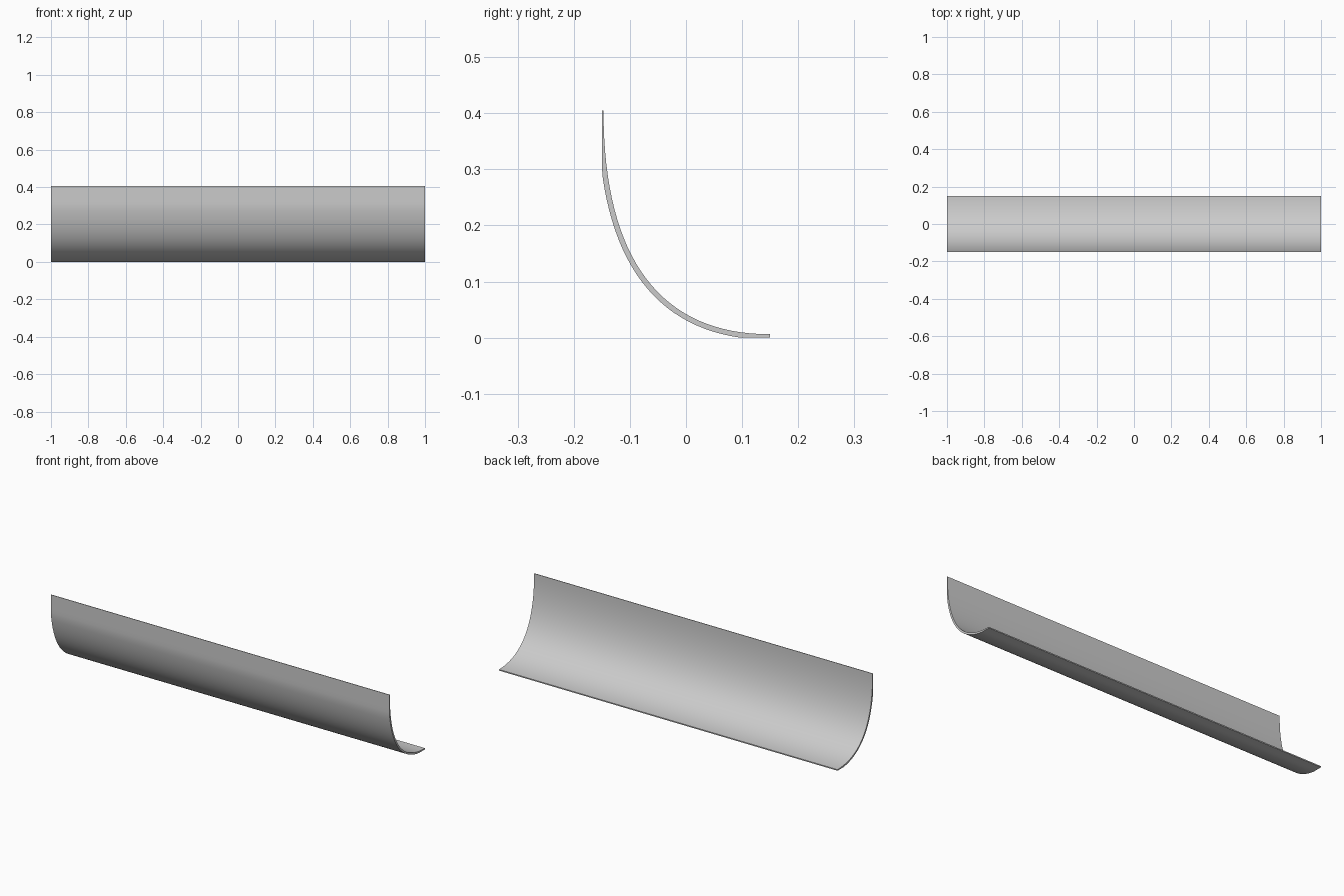
import bpy, bmesh, math
from mathutils import Vector

if "Cube" in bpy.data.objects:
    bpy.data.objects.remove(bpy.data.objects["Cube"])

LENGTH, THICK, STEPS = 2.0, 0.0095, 32
# Bezier control points (y, z) of the concave face
P = [Vector(p) for p in ((-0.147, 0.405), (-0.147, 0.137), (-0.043, 0.006), (0.15, 0.006))]


def curve(t):
    u = 1 - t
    pos = P[0]*u**3 + P[1]*3*u*u*t + P[2]*3*u*t*t + P[3]*t**3
    tan = (P[1]-P[0])*u*u + (P[2]-P[1])*2*u*t + (P[3]-P[2])*t*t
    return pos, tan.normalized()


# Concave face, and the back face offset from it and flattened against wall and floor
inner, outer = [], []
for i in range(STEPS + 1):
    pos, tan = curve(i / STEPS)
    off = pos + Vector((tan.y, -tan.x)) * THICK
    inner.append(pos)
    outer.append(Vector((max(off.x, -0.15), max(off.y, 0.0))))

# Extrude the section along x, with quad strips closing the ends
bm = bmesh.new()
loop = inner + outer[::-1]
n = len(loop)
left, right = [[bm.verts.new((x, p.x, p.y)) for p in loop] for x in (-LENGTH/2, LENGTH/2)]
for i in range(n):
    j = (i + 1) % n
    bm.faces.new((left[i], left[j], right[j], right[i]))
for side in (left, right):
    for i in range(STEPS):
        bm.faces.new((side[i], side[i+1], side[n-2-i], side[n-1-i]))
bmesh.ops.recalc_face_normals(bm, faces=bm.faces)

mesh = bpy.data.meshes.new("curved_panel")
bm.to_mesh(mesh)
bm.free()
panel = bpy.data.objects.new("curved_panel", mesh)
bpy.context.collection.objects.link(panel)
bpy.context.view_layer.objects.active = panel
panel.select_set(True)
bpy.ops.object.shade_smooth_by_angle(angle=math.radians(30))
